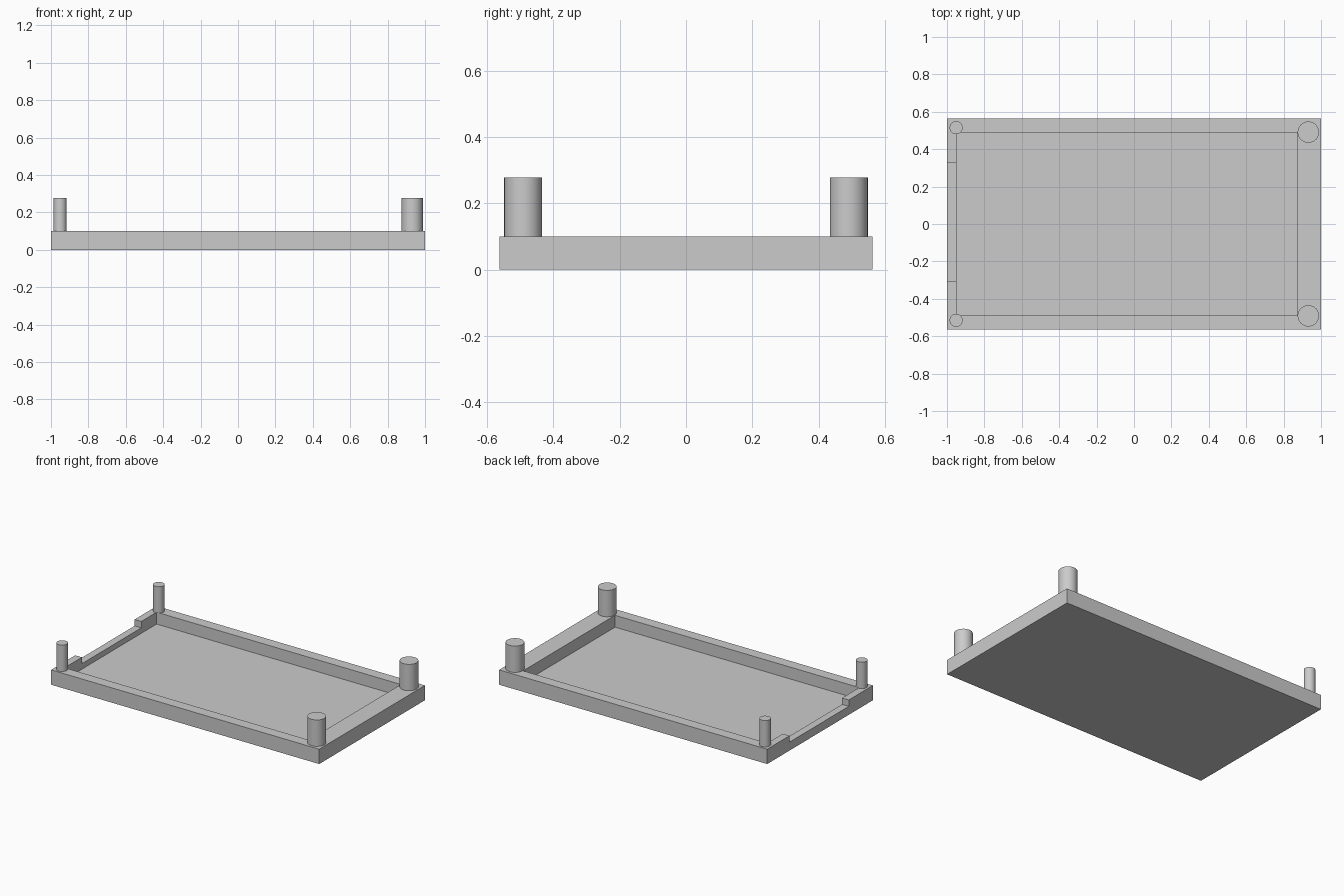
import bpy
import bmesh

if "Cube" in bpy.data.objects:
    bpy.data.objects.remove(bpy.data.objects["Cube"], do_unlink=True)

GREY = (0.6, 0.6, 0.6, 1.0)
grey = bpy.data.materials.new("plain grey")
grey.use_nodes = True
grey.diffuse_color = GREY
grey.node_tree.nodes["Principled BSDF"].inputs["Base Color"].default_value = GREY

RIM = 0.1
FLOOR = 0.02
TOP = 0.278


def box(name, low, high):
    """Axis-aligned box between two corners."""
    bm = bmesh.new()
    bmesh.ops.create_cube(bm, size=1)
    for v in bm.verts:
        v.co = [lo + (c + 0.5) * (hi - lo) for c, lo, hi in zip(v.co, low, high)]
    mesh = bpy.data.meshes.new(name)
    bm.to_mesh(mesh)
    bm.free()
    mesh.materials.append(grey)
    obj = bpy.data.objects.new(name, mesh)
    bpy.context.collection.objects.link(obj)
    return obj


def cut(target, cutter):
    """Subtract a cutter, bake the result and drop the cutter."""
    cutter.hide_render = True
    mod = target.modifiers.new("cut", "BOOLEAN")
    mod.operation = "DIFFERENCE"
    mod.solver = "EXACT"
    mod.object = cutter
    bpy.ops.object.select_all(action="DESELECT")
    bpy.context.view_layer.objects.active = target
    target.select_set(True)
    bpy.ops.object.modifier_apply(modifier=mod.name)
    bpy.data.objects.remove(cutter, do_unlink=True)


def post(name, x, y, radius):
    """Round upright standing on the rim."""
    bpy.ops.mesh.primitive_cylinder_add(
        vertices=48, radius=radius, depth=TOP - RIM, location=(x, y, (TOP + RIM) / 2))
    obj = bpy.context.object
    obj.name = name
    obj.data.materials.append(grey)
    bpy.ops.object.shade_smooth_by_angle()


# Tray with a recessed floor and a lowered section in the narrow end wall
tray = box("tray", (-1, -0.563, 0), (1, 0.563, RIM))
cut(tray, box("recess_cutter", (-0.95, -0.49, FLOOR), (0.872, 0.49, 0.2)))
cut(tray, box("notch_cutter", (-1.1, -0.306, 0.057), (-0.9, 0.326, 0.2)))

# Corner posts: thin pair on the narrow end, thick pair on the wide end
for side, label in ((-1, "front"), (1, "back")):
    post(label + "_thin_post", -0.951, side * 0.515, 0.035)
    post(label + "_thick_post", 0.932, side * 0.491, 0.057)
